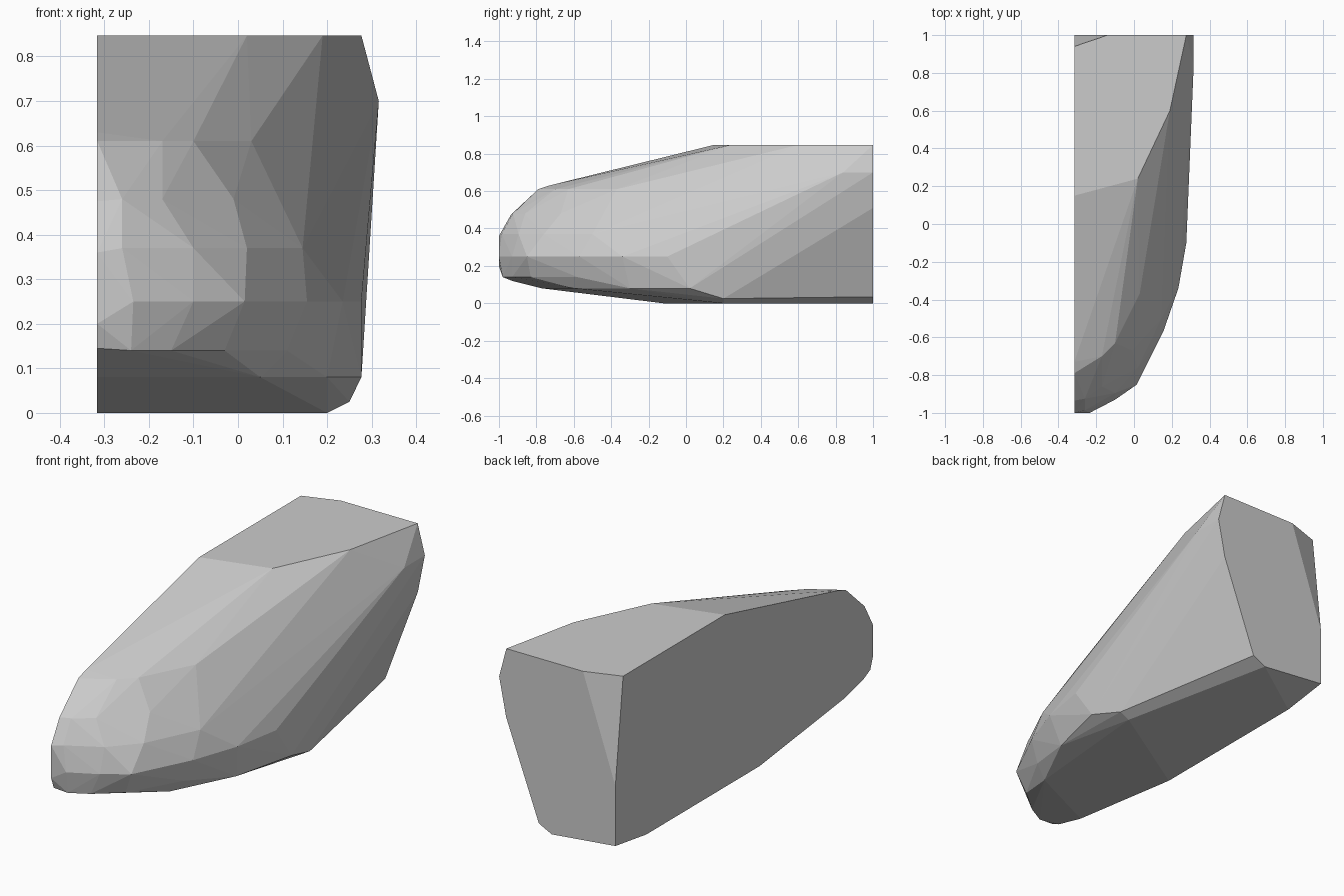
import bpy, bmesh

if "Cube" in bpy.data.objects:
    bpy.data.objects.remove(bpy.data.objects["Cube"])

X = 0.316   # flat cut side sits at x = -X
T = 0.847   # height of the flat top

# Flat cut side, as (y, z) outline
side = [(-1, .20), (-1, .36), (-.935, .475), (-.79, .61), (-.73, .63), (.15, T),
        (.94, T), (1, .33), (1, .035), (.76, 0), (-.12, 0), (-.77, .08),
        (-.93, .12), (-.98, .145)]
# Back end, as (x, z) outline
back = [(-.14, T), (.277, T), (X, .70), (.278, .51), (.10, .035), (.03, 0)]
# Rounded nose and flank: height -> (x, y) contour
rings = {
    T: [(.02, .24), (.19, .6)],
    .61: [(-.17, -.70), (-.10, -.63), (.03, -.37)],
    .48: [(-.26, -.925), (-.17, -.86), (-.01, -.67)],
    .37: [(-.26, -.985), (-.10, -.895), (.02, -.76), (.145, -.5)],
    .25: [(-.235, -1), (-.1, -.93), (.015, -.85), (.155, -.57), (.235, -.34), (.277, -.1)],
    .14: [(-.24, -.98), (-.15, -.93), (-.03, -.83), (.11, -.58)],
    .08: [(.05, -.6), (.2, -.3), (.277, .02)],
}
# Single corners along the belly edge and the rear shoulder
corners = [(.25, .2, .025), (.2, .2, 0), (X, .84, .70)]

points = [(-X, y, z) for y, z in side]
points += [(x, 1, z) for x, z in back]
points += [(x, y, z) for z, ring in rings.items() for x, y in ring]
points += corners

# Half shell: faceted skin wrapped round the outlines
bm = bmesh.new()
for p in points:
    bm.verts.new(p)
hull = bmesh.ops.convex_hull(bm, input=bm.verts[:])
loose = [v for v in bm.verts if not v.link_faces]
bmesh.ops.delete(bm, geom=loose, context='VERTS')
bmesh.ops.dissolve_limit(bm, angle_limit=0.02, verts=bm.verts[:], edges=bm.edges[:])
bmesh.ops.recalc_face_normals(bm, faces=bm.faces[:])

mesh = bpy.data.meshes.new("half_shell")
bm.to_mesh(mesh)
bm.free()
obj = bpy.data.objects.new("half_shell", mesh)
bpy.context.collection.objects.link(obj)
